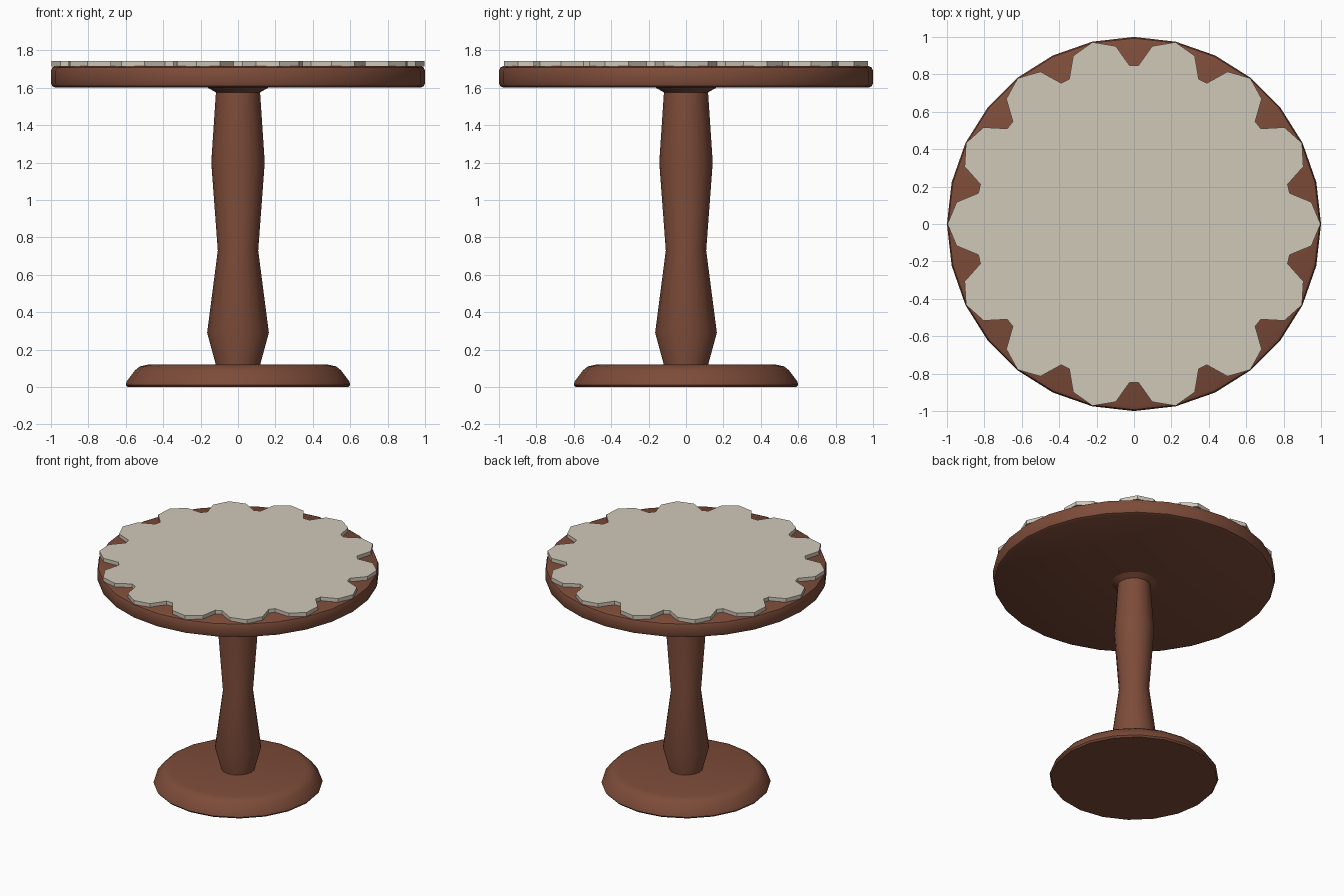
import bpy, bmesh, math

if "Cube" in bpy.data.objects:
    bpy.data.objects.remove(bpy.data.objects["Cube"])


def material(name, color):
    m = bpy.data.materials.new(name)
    m.diffuse_color = (*color, 1)
    m.use_nodes = True
    m.node_tree.nodes["Principled BSDF"].inputs["Base Color"].default_value = m.diffuse_color
    return m


wood = material("red brown wood", (0.205, 0.072, 0.041))
linen = material("pale linen", (0.63, 0.58, 0.485))


def finish(name, bm, mat, smooth):
    bmesh.ops.recalc_face_normals(bm, faces=bm.faces[:])
    me = bpy.data.meshes.new(name)
    bm.to_mesh(me)
    bm.free()
    me.materials.append(mat)
    ob = bpy.data.objects.new(name, me)
    bpy.context.collection.objects.link(ob)
    if smooth:
        bpy.ops.object.select_all(action='DESELECT')
        ob.select_set(True)
        bpy.context.view_layer.objects.active = ob
        bpy.ops.object.shade_smooth_by_angle(angle=math.radians(40))
    return ob


def lathe(name, profile, sides, mat):
    # turned solid from (radius, height) points, capped at both ends
    bm = bmesh.new()
    rings = [[bm.verts.new((r * math.cos(math.tau * i / sides),
                            r * math.sin(math.tau * i / sides), z))
              for i in range(sides)] for r, z in profile]
    for a, b in zip(rings, rings[1:]):
        for i in range(sides):
            j = (i + 1) % sides
            bm.faces.new((a[i], a[j], b[j], b[i]))
    bm.faces.new(rings[0][::-1])
    bm.faces.new(rings[-1])
    return finish(name, bm, mat, True)


# Foot, turned column and round top
lathe("base", [(0.59, 0), (0.6, 0.012), (0.595, 0.03), (0.55, 0.09),
               (0.525, 0.11), (0.48, 0.12)], 20, wood)
lathe("column", [(0.12, 0.11), (0.12, 0.125), (0.165, 0.29), (0.108, 0.73),
                 (0.143, 1.2), (0.118, 1.575), (0.17, 1.605)], 16, wood)
lathe("tabletop", [(0.975, 1.6), (0.993, 1.608), (1.0, 1.625), (1.0, 1.69),
                   (0.993, 1.708), (0.975, 1.716)], 28, wood)

# Scalloped cloth: fourteen half-octagon lobes around the rim
LOBES, CENTRE, RADIUS = 14, 0.832, 0.165
bm = bmesh.new()
outline = []
for k in range(LOBES):
    t = math.tau * k / LOBES
    for step in range(-2, 3):
        a = t + step * math.pi / 4
        outline.append((CENTRE * math.cos(t) + RADIUS * math.cos(a),
                        CENTRE * math.sin(t) + RADIUS * math.sin(a)))
low = [bm.verts.new((x, y, 1.714)) for x, y in outline]
high = [bm.verts.new((x, y, 1.744)) for x, y in outline]
c_low, c_high = bm.verts.new((0, 0, 1.714)), bm.verts.new((0, 0, 1.744))
for i in range(len(outline)):
    j = (i + 1) % len(outline)
    bm.faces.new((low[i], low[j], high[j], high[i]))
    bm.faces.new((c_high, high[i], high[j]))
    bm.faces.new((c_low, low[j], low[i]))
finish("tablecloth", bm, linen, False)
